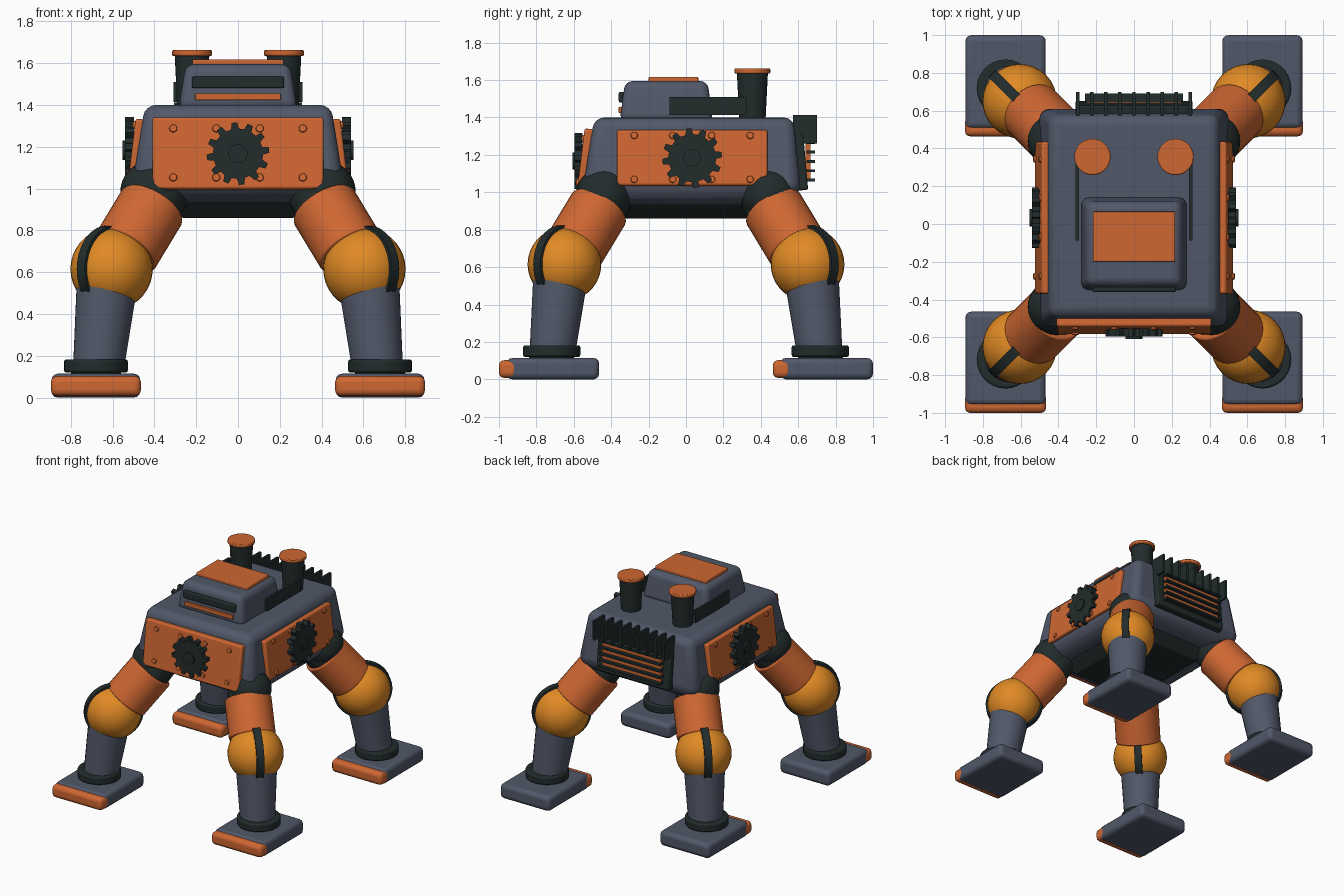
import bpy, bmesh, math
from mathutils import Vector, Matrix

if "Cube" in bpy.data.objects:
    bpy.data.objects.remove(bpy.data.objects["Cube"])


def material(name, rgb):
    m = bpy.data.materials.new(name)
    m.diffuse_color = (*rgb, 1)
    m.use_nodes = True
    m.node_tree.nodes["Principled BSDF"].inputs["Base Color"].default_value = m.diffuse_color
    return m


SLATE = material("slate_blue", (0.082, 0.097, 0.14))
ORANGE = material("burnt_orange", (0.62, 0.135, 0.032))
AMBER = material("amber", (0.75, 0.255, 0.018))
DARK = material("dark_green_grey", (0.016, 0.025, 0.025))


def finish(name, bm, mat, matrix=Matrix(), bevel=0.0, segs=3):
    bmesh.ops.recalc_face_normals(bm, faces=bm.faces[:])
    me = bpy.data.meshes.new(name)
    bm.to_mesh(me)
    bm.free()
    me.materials.append(mat)
    ob = bpy.data.objects.new(name, me)
    bpy.context.collection.objects.link(ob)
    ob.matrix_world = matrix
    bpy.ops.object.select_all(action='DESELECT')
    ob.select_set(True)
    bpy.context.view_layer.objects.active = ob
    bpy.ops.object.shade_smooth_by_angle(angle=math.radians(35))
    if bevel:
        b = ob.modifiers.new("rounded_edges", 'BEVEL')
        b.width, b.segments, b.limit_method = bevel, segs, 'ANGLE'
        b.angle_limit = math.radians(25)
    return ob


def loft(name, rings, mat, bevel=0.0, segs=3):
    """Stack of rectangles (z, x0, x1, y0, y1) joined into one solid."""
    bm = bmesh.new()
    loops = [[bm.verts.new(p) for p in ((a, c, z), (b, c, z), (b, d, z), (a, d, z))]
             for z, a, b, c, d in rings]
    bm.faces.new(loops[0])
    bm.faces.new(loops[-1])
    for lo, hi in zip(loops, loops[1:]):
        for i in range(4):
            j = (i + 1) % 4
            bm.faces.new((lo[i], lo[j], hi[j], hi[i]))
    return finish(name, bm, mat, bevel=bevel, segs=segs)


def box(name, center, size, mat, bevel=0.0, matrix=Matrix()):
    bm = bmesh.new()
    bmesh.ops.create_cube(bm, size=1)
    bmesh.ops.scale(bm, vec=size, verts=bm.verts)
    return finish(name, bm, mat, matrix @ Matrix.Translation(center), bevel)


def rod(name, a, b, r1, r2, mat, matrix=Matrix(), bevel=0.0, sides=28):
    """Tapered cylinder from point a to point b."""
    a, b = Vector(a), Vector(b)
    bm = bmesh.new()
    bmesh.ops.create_cone(bm, cap_ends=True, segments=sides, radius1=r1, radius2=r2,
                          depth=(b - a).length)
    turn = (b - a).to_track_quat('Z', 'Y').to_matrix().to_4x4()
    return finish(name, bm, mat, matrix @ Matrix.Translation((a + b) / 2) @ turn, bevel, 2)


def ball(name, center, r, mat):
    bm = bmesh.new()
    bmesh.ops.create_uvsphere(bm, u_segments=32, v_segments=18, radius=r)
    return finish(name, bm, mat, Matrix.Translation(center))


def gear(name, matrix, radius, depth, mat, teeth=12):
    """Toothed wheel facing local -y."""
    bm = bmesh.new()
    pts = []
    for i in range(teeth):
        for f, r in ((-0.30, 0.80), (-0.17, 1), (0.17, 1), (0.30, 0.80)):
            t = (i + f) * math.tau / teeth + 0.12
            pts.append(bm.verts.new((radius * r * math.cos(t), 0, radius * r * math.sin(t))))
    face = bm.faces.new(pts)
    out = bmesh.ops.extrude_face_region(bm, geom=[face])
    moved = [v for v in out['geom'] if isinstance(v, bmesh.types.BMVert)]
    bmesh.ops.translate(bm, vec=(0, -depth, 0), verts=moved)
    finish(name, bm, mat, matrix)
    rod(name + "_hub", (0, 0, 0), (0, -depth - 0.012, 0), 0.046, 0.046, mat, matrix)


def armour(name, center, heading, width, height, gear_radius):
    """Leaning riveted plate with an upright gear on it."""
    spin = Matrix.Translation(center) @ Matrix.Rotation(math.radians(heading), 4, 'Z')
    lean = spin @ Matrix.Rotation(math.radians(-7), 4, 'X')
    box(name + "_plate", (0, 0, 0), (width, 0.06, height), ORANGE, 0.012, lean)
    for x in (-0.31, -0.104, 0.104, 0.31):
        for z in (-0.118, 0.118):
            rod(name + "_rivet", (x, -0.02, z), (x, -0.04, z), 0.022, 0.017, ORANGE, lean, sides=12)
    gear(name + "_gear", spin @ Matrix.Translation((0, -0.02, 0)), gear_radius, 0.043, DARK)


# Hull and belly
loft("hull", [(0.93, -0.43, 0.43, -0.45, 0.52),
              (1.0, -0.51, 0.51, -0.555, 0.615),
              (1.40, -0.445, 0.445, -0.49, 0.575)], SLATE, 0.055, 4)
loft("belly", [(0.86, -0.27, 0.27, -0.34, 0.38),
               (0.94, -0.37, 0.37, -0.42, 0.47)], DARK, 0.01)

# Armour panels
armour("front", (0, -0.533, 1.167), 0, 0.82, 0.345, 0.15)
armour("right_side", (0.478, 0.033, 1.183), 90, 0.805, 0.30, 0.16)
armour("left_side", (-0.478, 0.033, 1.183), -90, 0.805, 0.30, 0.16)

# Turret with visor and hatch
loft("turret", [(1.38, -0.285, 0.285, -0.355, 0.145),
                (1.595, -0.25, 0.25, -0.325, 0.115)], SLATE, 0.04, 4)
box("turret_hatch", (0, -0.067, 1.60), (0.435, 0.265, 0.035), ORANGE, 0.006)
box("visor", (0, -0.335, 1.508), (0.44, 0.05, 0.055), DARK, 0.008)
box("visor_trim", (0, -0.34, 1.44), (0.41, 0.04, 0.032), ORANGE, 0.004)

# Side rails and chimneys
for s in (-1, 1):
    box("side_rail", (s * 0.30, 0.118, 1.462), (0.018, 0.41, 0.095), DARK)
    x, y = s * 0.22, 0.355
    rod("chimney", (x, y, 1.38), (x, y, 1.64), 0.07, 0.083, DARK)
    rod("chimney_cap", (x, y, 1.635), (x, y, 1.662), 0.096, 0.096, ORANGE, bevel=0.006)

# Rear radiator
tilt = Matrix.Translation((0, 0.605, 1.16)) @ Matrix.Rotation(math.radians(5), 4, 'X')
box("radiator_frame", (0, 0, 0), (0.62, 0.07, 0.30), DARK, 0.01, tilt)
box("radiator_core", (0, 0.652, 1.165), (0.50, 0.025, 0.21), ORANGE)
for i in range(5):
    box("radiator_bar", (0, 0.668, 1.065 + i * 0.05), (0.52, 0.045, 0.015), DARK)
for i in range(9):
    box("radiator_fin", ((i - 4) * 0.0745, 0.636, 1.337), (0.018, 0.128, 0.15), DARK)

# Legs
for sx in (-1, 1):
    for sy in (-1, 1):
        def P(x, y, z):
            return Vector((sx * x, sy * y, z))
        knee = P(0.605, 0.65, 0.615)
        ball("hip_joint", P(0.415, 0.44, 0.985), 0.148, DARK)
        rod("hip_shaft", P(0.36, 0.41, 1.0), P(0.47, 0.515, 0.82), 0.135, 0.15, DARK)
        rod("thigh", P(0.41, 0.465, 0.915), P(0.54, 0.595, 0.70), 0.165, 0.165, ORANGE, bevel=0.008)
        ball("knee", knee, 0.197, AMBER)
        side = Vector((sy, -sx, 0)).normalized() * 0.027
        rod("knee_strap", knee - side, knee + side, 0.209, 0.209, DARK, sides=40)
        rod("shin", P(0.625, 0.67, 0.56), P(0.668, 0.715, 0.14), 0.147, 0.122, SLATE)
        rod("ankle_ring", P(0.68, 0.718, 0.12), P(0.68, 0.718, 0.182), 0.153, 0.153, DARK, bevel=0.01)
        rod("ankle_base", P(0.68, 0.72, 0.10), P(0.68, 0.72, 0.13), 0.12, 0.12, DARK)
        # Foot with an orange toe cap at its front end
        box("foot", (sx * 0.68, sy * 0.732 + 0.02, 0.057), (0.425, 0.495, 0.114), SLATE, 0.03)
        box("toe_cap", (sx * 0.68, sy * 0.732 - 0.218, 0.055), (0.43, 0.10, 0.095), ORANGE, 0.028)
